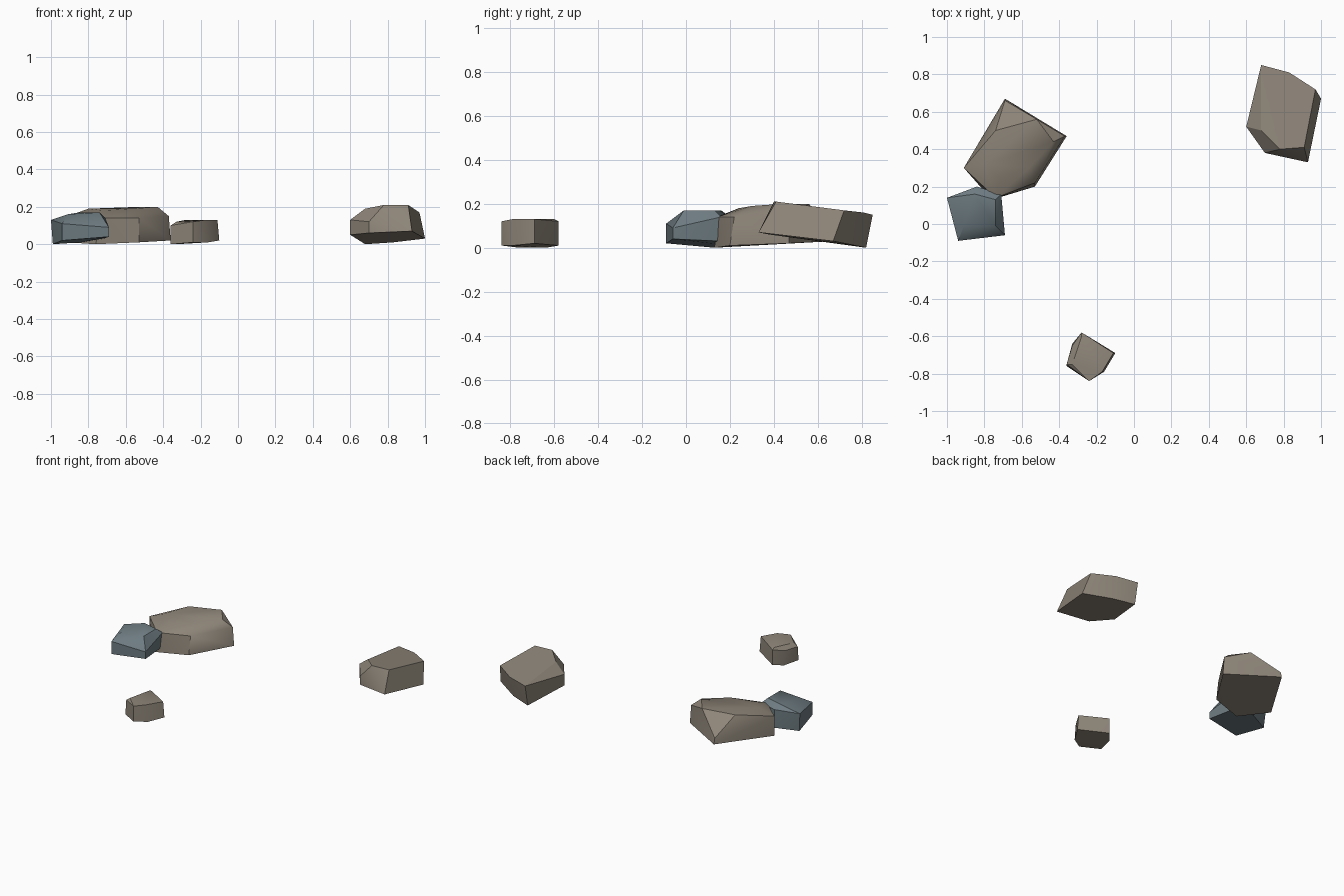
import bpy
import bmesh
import math

default_cube = bpy.data.objects.get("Cube")
if default_cube:
    bpy.data.objects.remove(default_cube, do_unlink=True)


def make_material(name, red, green, blue):
    colour = (red, green, blue, 1)
    material = bpy.data.materials.new(name)
    material.use_nodes = True
    material.diffuse_color = colour
    shader = material.node_tree.nodes["Principled BSDF"]
    shader.inputs["Base Color"].default_value = colour
    shader.inputs["Roughness"].default_value = 0.9
    return material


def make_rock(name, material, base, shoulder, crown):
    """Wrap a faceted stone around its base, shoulder and crown corners."""
    bm = bmesh.new()
    for corner in base + shoulder + crown:
        bm.verts.new(corner)
    hull = bmesh.ops.convex_hull(bm, input=list(bm.verts))
    unused = {item for item in hull["geom_interior"] + hull["geom_unused"]
              if isinstance(item, bmesh.types.BMVert)}
    bmesh.ops.delete(bm, geom=list(unused), context="VERTS")
    bmesh.ops.dissolve_limit(bm, angle_limit=math.radians(3),
                             verts=list(bm.verts), edges=list(bm.edges))
    bmesh.ops.recalc_face_normals(bm, faces=list(bm.faces))

    mesh = bpy.data.meshes.new(name)
    bm.to_mesh(mesh)
    bm.free()
    mesh.materials.append(material)
    rock = bpy.data.objects.new(name, mesh)
    bpy.context.collection.objects.link(rock)

    # Soften shallow facets, keep the hard corners
    bpy.ops.object.select_all(action="DESELECT")
    rock.select_set(True)
    bpy.context.view_layer.objects.active = rock
    bpy.ops.object.shade_smooth_by_angle(angle=math.radians(30))
    return rock


brown_stone = make_material("warm brown stone", 0.27, 0.235, 0.19)
blue_stone = make_material("blue grey stone", 0.155, 0.2, 0.22)

# Large boulder with a chipped rear corner
make_rock(
    "large_boulder", brown_stone,
    base=[(-.69, .67, .03), (-.36, .47, .02), (-.53, .2, .01),
          (-.76, .13, 0), (-.91, .3, .01)],
    shoulder=[(-.69, .66, .07), (-.37, .47, .15), (-.53, .22, .14),
              (-.74, .14, .14), (-.91, .3, .15)],
    crown=[(-.8, .32, .19), (-.72, .24, .18), (-.56, .3, .19),
           (-.43, .44, .2), (-.52, .56, .2), (-.74, .5, .19)])

# Blue stone leaning against the boulder
make_rock(
    "blue_stone", blue_stone,
    base=[(-.99, .13, 0), (-.84, .2, .01), (-.72, .16, .03),
          (-.69, -.06, .04), (-.94, -.09, .02)],
    shoulder=[(-1, .14, .13), (-.84, .2, .14), (-.71, .16, .14),
              (-.69, -.06, .09), (-.94, -.09, .11)],
    crown=[(-.91, -.01, .16), (-.74, -.01, .17),
           (-.74, .13, .17), (-.85, .16, .17)])

# Small stone at the front
make_rock(
    "small_stone", brown_stone,
    base=[(-.28, -.58, .01), (-.1, -.69, .02), (-.16, -.79, .01),
          (-.24, -.84, .01), (-.36, -.76, 0), (-.33, -.64, 0)],
    shoulder=[(-.28, -.58, .12), (-.36, -.75, .1), (-.33, -.65, .1)],
    crown=[(-.28, -.6, .13), (-.11, -.69, .13), (-.17, -.79, .13),
           (-.24, -.84, .12), (-.33, -.75, .12), (-.31, -.66, .12)])

# Tilted slab on its own, its rear end sunk to the ground
make_rock(
    "tilted_slab", brown_stone,
    base=[(.68, .82, 0), (.83, .77, .01), (1, .67, .03),
          (.93, .33, .07), (.7, .38, .06), (.6, .52, .05)],
    shoulder=[(.6, .52, .13), (.7, .38, .12)],
    crown=[(.68, .85, .15), (.83, .81, .16), (.97, .72, .17),
           (.91, .41, .21), (.78, .4, .21), (.68, .5, .19)])
